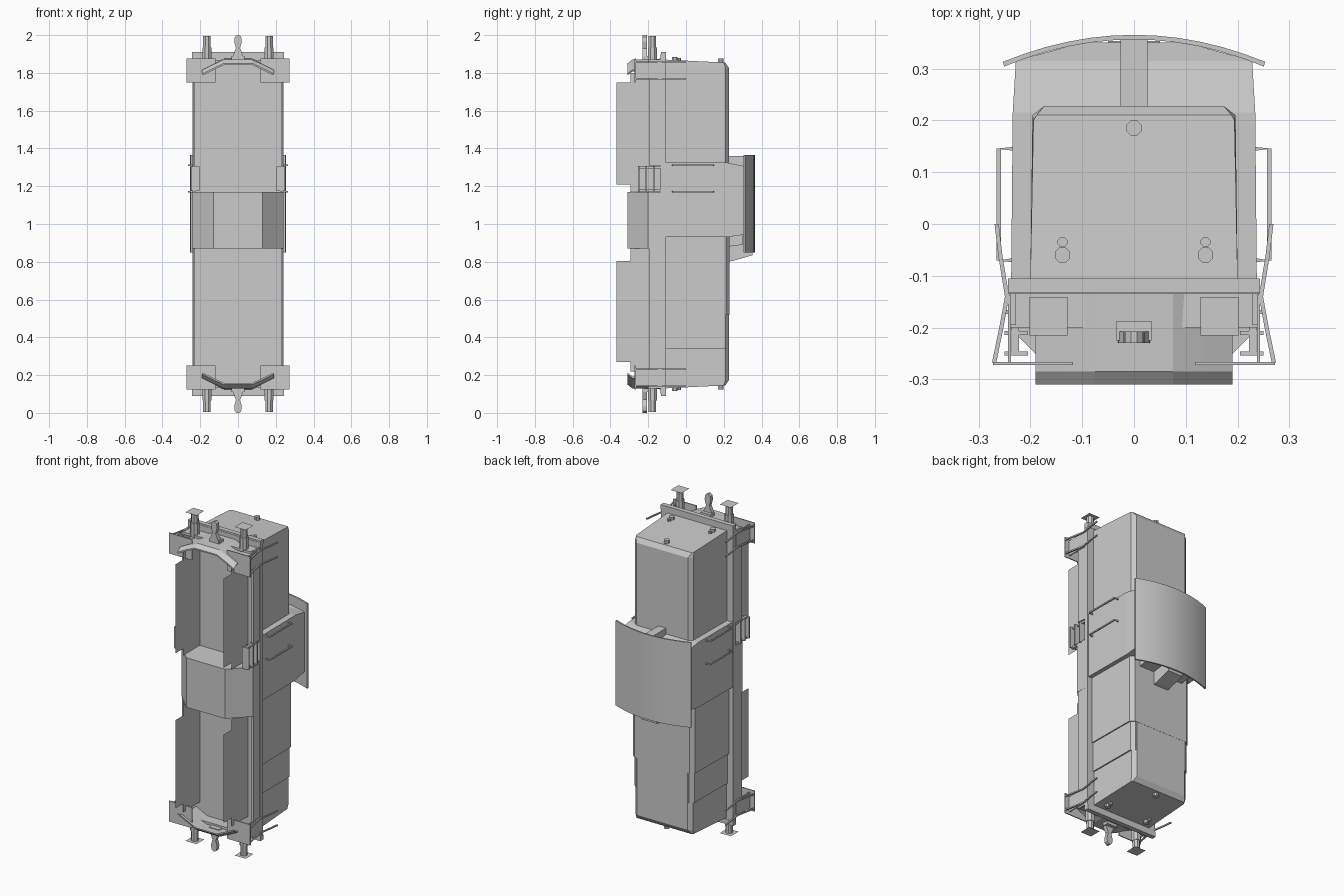
import bpy, bmesh, math
from mathutils import Vector

if "Cube" in bpy.data.objects:
    bpy.data.objects.remove(bpy.data.objects["Cube"])


def mesh(name, verts, faces, smooth=False):
    bm = bmesh.new()
    vs = [bm.verts.new(v) for v in verts]
    for f in faces:
        bm.faces.new([vs[i] for i in f])
    bmesh.ops.recalc_face_normals(bm, faces=bm.faces)
    me = bpy.data.meshes.new(name)
    bm.to_mesh(me)
    bm.free()
    ob = bpy.data.objects.new(name, me)
    bpy.context.collection.objects.link(ob)
    if smooth:
        bpy.ops.object.select_all(action='DESELECT')
        bpy.context.view_layer.objects.active = ob
        ob.select_set(True)
        bpy.ops.object.shade_smooth_by_angle(angle=math.radians(40))
    return ob


def loft(name, loops, smooth=False, caps=True):
    n = len(loops[0])
    verts = [p for lp in loops for p in lp]
    faces = [(k*n+i, k*n+(i+1) % n, (k+1)*n+(i+1) % n, (k+1)*n+i)
             for k in range(len(loops)-1) for i in range(n)]
    if caps:
        faces += [tuple(range(n)), tuple(range(len(verts)-n, len(verts)))]
    return mesh(name, verts, faces, smooth)


def box(name, x0, x1, y0, y1, z0, z1):
    return loft(name, [[(x0, y0, z), (x1, y0, z), (x1, y1, z), (x0, y1, z)] for z in (z0, z1)])


def prism_z(name, pts, z0, z1, smooth=False):
    return loft(name, [[(x, y, z) for x, y in pts] for z in (z0, z1)], smooth)


def rod_z(name, x, y, r, z0, z1, n=8):
    a = [2*math.pi*(i+.5)/n for i in range(n)]
    return prism_z(name, [(x+r*math.cos(t), y+r*math.sin(t)) for t in a], z0, z1, True)


def rail(name, pts, r=.004):
    # square-section bar along a path lying in a constant-z plane
    loops = []
    for i, p in enumerate(pts):
        p = Vector(p)
        d = Vector(pts[min(i+1, len(pts)-1)]) - Vector(pts[max(i-1, 0)])
        d.normalize()
        s = d.cross(Vector((0, 0, 1))) * r
        u = Vector((0, 0, r))
        loops.append([p+s+u, p-s+u, p-s-u, p+s-u])
    return loft(name, loops)


# footplate
box("footplate", -.242, .242, -.135, -.107, .1, 1.9)

# fuel tank under the middle
prism_z("fuel_tank", [(-.24, -.13), (-.24, -.2), (-.13, -.31), (.13, -.31), (.24, -.2), (.24, -.13)], .87, 1.17)


# hoods
def section(w, z, top=.228, ch=.018):
    return [(-w, -.107, z), (w, -.107, z), (w-.004, top-ch, z), (w-.027, top, z),
            (-w+.027, top, z), (-w+.004, top-ch, z)]


def hood(name, w, z_in, sgn):
    end = [(-w, -.107, 1.87), (w, -.107, 1.87), (w-.006, .2, 1.855), (w-.012, .21, 1.853),
           (-w+.012, .21, 1.853), (-w+.006, .2, 1.855)]
    f = (lambda z: z) if sgn > 0 else (lambda z: 2-z)
    loft(name, [section(w, z_in), section(w, f(1.825)), [(x, y, f(z)) for x, y, z in end]])


hood("short_hood", .2, 1.325, 1)
hood("long_hood", .197, .93, -1)
prism_z("long_hood_rear_section", [p[:2] for p in section(.212, 0, .229)], .52, .94)
prism_z("radiator_section", [p[:2] for p in section(.205, 0, .226)], .34, .52)

# cab with slightly leaning window bands
cab = []
for y, w, z0, z1 in ((-.107, .237, .93, 1.325), (.215, .234, .93, 1.325), (.315, .228, .945, 1.305)):
    cab.append([(-w, y, z0), (w, y, z0), (w, y, z1), (-w, y, z1)])
cab.append([(-.1, .35, .945), (.1, .35, .945), (.1, .35, 1.305), (-.1, .35, 1.305)])
loft("cab", cab)

# curved cab roof
N = 12
xs = [-.253 + .506*i/N for i in range(N+1)]
outer = [(x, .365-.052*(x/.253)**2) for x in xs]
inner = [(x*.99, y-.009) for x, y in reversed(outer)]
prism_z("cab_roof", outer+inner, .85, 1.365, True)

# exhaust fairings against the cab ends
loft("rear_exhaust_fairing", [[(x, .22, .8), (x, .25, .805), (x, .353, .835), (x, .353, .945), (x, .22, .94)]
                              for x in (-.05, .05)])
loft("rear_slope_block", [[(x, .22, .88), (x, .3, .89), (x, .3, .95), (x, .22, .94)] for x in (-.15, .15)])
box("front_exhaust", -.026, .026, .22, .357, 1.3, 1.36)

# bogie side plates, thin sheets
for s in (-1, 1):
    side = "right" if s > 0 else "left"
    for tag, z0, z1 in (("rear", .27, .805), ("front", 1.21, 1.75)):
        lo, hi = (.22, .87) if tag == "rear" else (1.17, 1.8)
        mesh(f"{tag}_bogie_{side}", [(s*.162, y, z) for y, z in
             ((-.135, lo), (-.295, lo), (-.295, z0), (-.368, z0), (-.368, z1), (-.295, z1),
              (-.295, hi), (-.135, hi))], [tuple(range(8))])
    # frame side sills
    for z0, z1 in ((.13, .87), (1.31, 1.87)):
        box("side_sill_"+side, s*.228, s*.239, -.195, -.13, z0, z1)
    # cab ladder
    for y in (-.25, -.21, -.17):
        box("cab_step_"+side, s*.205, s*.25, y-.004, y+.004, 1.175, 1.305)
    for z in (1.177, 1.3):
        box("cab_step_hanger_"+side, s*.222, s*.236, -.254, -.13, z-.006, z+.006)
    # cab door handrails
    for z in (1.17, 1.31):
        rail("cab_handrail_"+side, [(s*.23, .145, z), (s*.261, .145, z), (s*.261, -.07, z), (s*.234, -.07, z)])

# both ends
for tag, f in (("front", lambda z: z), ("rear", lambda z: 2-z)):
    box(tag+"_buffer_beam", -.243, .243, -.133, -.105, f(1.88), f(1.91))
    # headstock behind the buffers
    prism_z(tag+"_headstock", [(-.24, -.13), (-.238, -.2), (.238, -.2), (.24, -.13)], f(1.85), f(1.865))
    # bent guard plate
    plan = [(-.19, 1.815), (-.13, 1.845), (-.075, 1.87), (.075, 1.87), (.13, 1.845), (.19, 1.815)]
    plan += [(x*.98, z-.008) for x, z in reversed(plan)]
    loft(tag+"_guard", [[(x, y, f(z + dz)) for x, z in plan]
                        for y, dz in ((-.31, -.02), (-.285, 0), (-.135, .005))])
    # coupling hook
    prof = [(.032, 1.86), (.03, 1.885), (.011, 1.93), (.02, 1.965), (.017, 1.99), (.006, 2.0)]
    prof += [(-x, z) for x, z in reversed(prof)]
    loft(tag+"_coupling_hook", [[(x, y, f(z)) for x, z in prof] for y in (-.23, -.207)])
    box(tag+"_hook_mount", -.034, .034, -.225, -.187, f(1.86), f(1.89))
    rod_z(tag+"_top_lamp", 0, .185, .016, f(1.84), f(1.875))
    for s in (-1, 1):
        # buffers with flat square heads
        rod_z(tag+"_buffer_base", s*.165, -.178, .026, f(1.85), f(1.935))
        rod_z(tag+"_buffer_shaft", s*.165, -.178, .021, f(1.93), f(1.995))
        mesh(tag+"_buffer_head", [(s*.165+a*.037, -.178+b*.037, f(1.996)) for a, b in
                                  ((-1, -1), (1, -1), (1, 1), (-1, 1))], [(0, 1, 2, 3)])
        rod_z(tag+"_lamp", s*.138, -.06, .016, f(1.85), f(1.885))
        rod_z(tag+"_small_lamp", s*.138, -.035, .01, f(1.85), f(1.88))
        # corner shunter step and its rails
        box(tag+"_corner_step", s*.118, s*.272, -.272, -.266, f(1.75), f(1.875))
        box(tag+"_step_back", s*.237, s*.243, -.27, -.13, f(1.765), f(1.86))
        for z in (1.77, 1.857):
            rail(tag+"_step_rail", [(s*.265, 0, f(z)), (s*.258, -.06, f(z)), (s*.245, -.14, f(z)),
                                    (s*.256, -.2, f(z)), (s*.27, -.268, f(z))])
